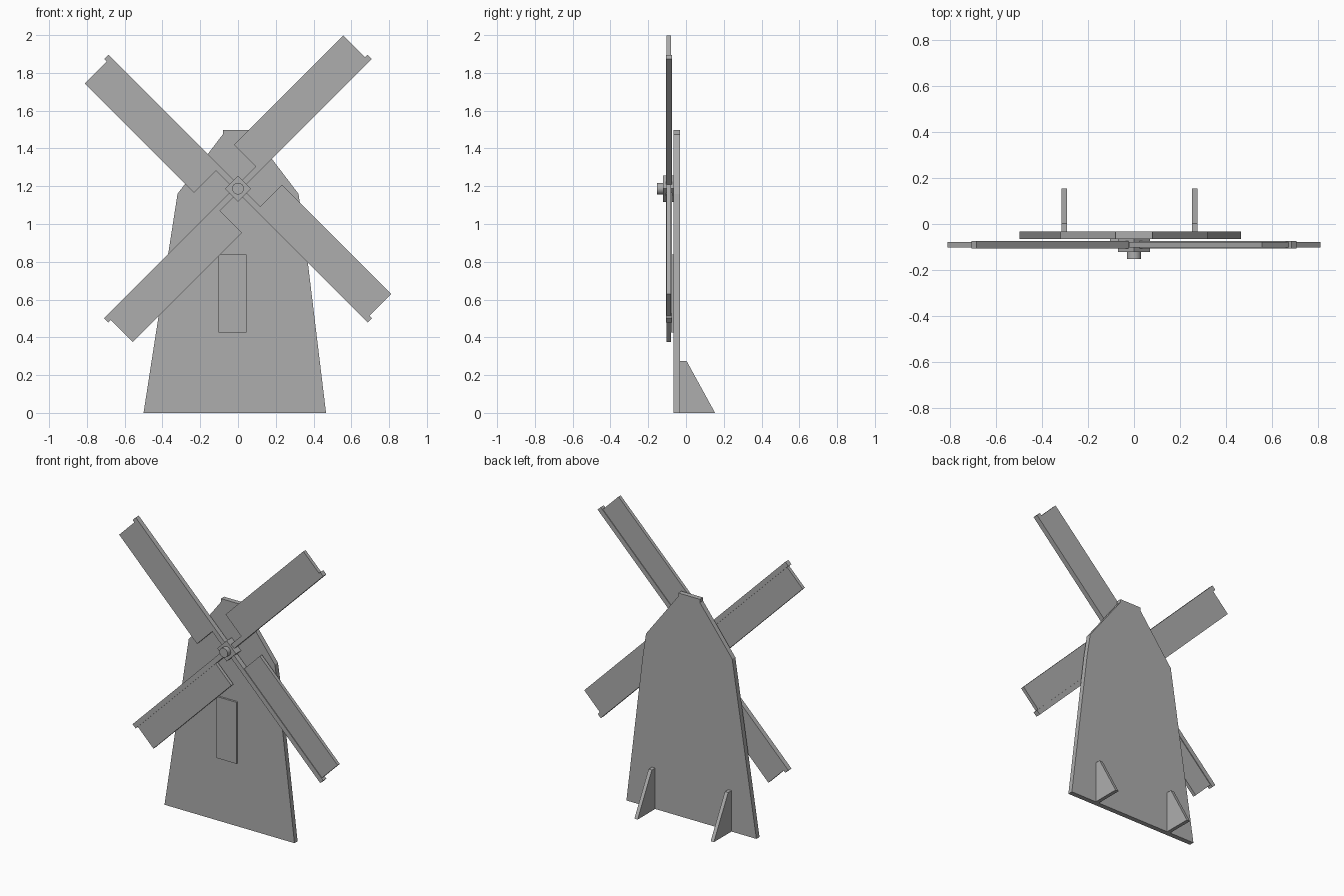
import bpy, bmesh, math
from mathutils import Matrix, Vector

cube = bpy.data.objects.get("Cube")
if cube:
    bpy.data.objects.remove(cube, do_unlink=True)

grey = bpy.data.materials.new("plain_grey")
grey.use_nodes = True
colour = (0.42, 0.42, 0.42, 1)
grey.diffuse_color = colour
grey.node_tree.nodes["Principled BSDF"].inputs["Base Color"].default_value = colour

HUB_Z = 1.187


def prism(name, points, direction):
    """Extrude a closed flat outline along a direction."""
    bm = bmesh.new()
    face = bm.faces.new([bm.verts.new(p) for p in points])
    moved = bmesh.ops.extrude_face_region(bm, geom=[face])["geom"]
    bmesh.ops.translate(bm, vec=Vector(direction),
                        verts=[v for v in moved if isinstance(v, bmesh.types.BMVert)])
    bmesh.ops.recalc_face_normals(bm, faces=bm.faces)
    mesh = bpy.data.meshes.new(name)
    bm.to_mesh(mesh)
    bm.free()
    mesh.materials.append(grey)
    obj = bpy.data.objects.new(name, mesh)
    bpy.context.collection.objects.link(obj)
    return obj


def front_plate(name, outline, y0, y1):
    """Plate from an x-z outline, between two depths."""
    return prism(name, [(x, y0, z) for x, z in outline], (0, y1 - y0, 0))


def rect(x0, x1, z0, z1):
    return [(x0, z0), (x1, z0), (x1, z1), (x0, z1)]


def turn_on_hub(obj, degrees):
    obj.matrix_world = (Matrix.Translation((0, 0, HUB_Z))
                        @ Matrix.Rotation(math.radians(-degrees), 4, "Y"))


# Flat tower board with tapered sides and a cropped roof
side = [(0.345, 1.0), (0.32, 1.16), (0.08, 1.475), (0.08, 1.497)]
outline = [(-0.5, 0), (0.466, 0)] + side + [(-x, z) for x, z in reversed(side)]
front_plate("tower_board", outline, -0.066, -0.033)

# Door plate
front_plate("door", rect(-0.104, 0.044, 0.425, 0.838), -0.079, -0.066)

# Four spars, each with a sail along one edge
for i in range(4):
    angle = 45 + 90 * i
    spar = front_plate(f"spar_{i + 1}", rect(0, 0.986, -0.016, 0.016), -0.107, -0.074)
    turn_on_hub(spar, angle)
    sail = front_plate(f"sail_{i + 1}", rect(0.15, 0.968, 0.014, 0.18), -0.102, -0.079)
    turn_on_hub(sail, angle)

# Square hub block and round axle cap
hub = front_plate("hub_block", rect(-0.049, 0.049, -0.049, 0.049), -0.121, -0.066)
turn_on_hub(hub, 45)
circle = [(0.031 * math.cos(math.tau * k / 32), HUB_Z + 0.031 * math.sin(math.tau * k / 32))
          for k in range(32)]
cap = front_plate("axle_cap", circle, -0.153, -0.11)
bpy.context.view_layer.objects.active = cap
cap.select_set(True)
bpy.ops.object.shade_smooth_by_angle(angle=math.radians(30))
cap.select_set(False)

# Two wedge stands behind the board
wedge = [(-0.034, 0), (0.154, 0), (0.003, 0.275), (-0.034, 0.275)]
for name, x in (("right_stand", -0.315), ("left_stand", 0.252)):
    prism(name, [(x, y, z) for y, z in wedge], (0.024, 0, 0))
